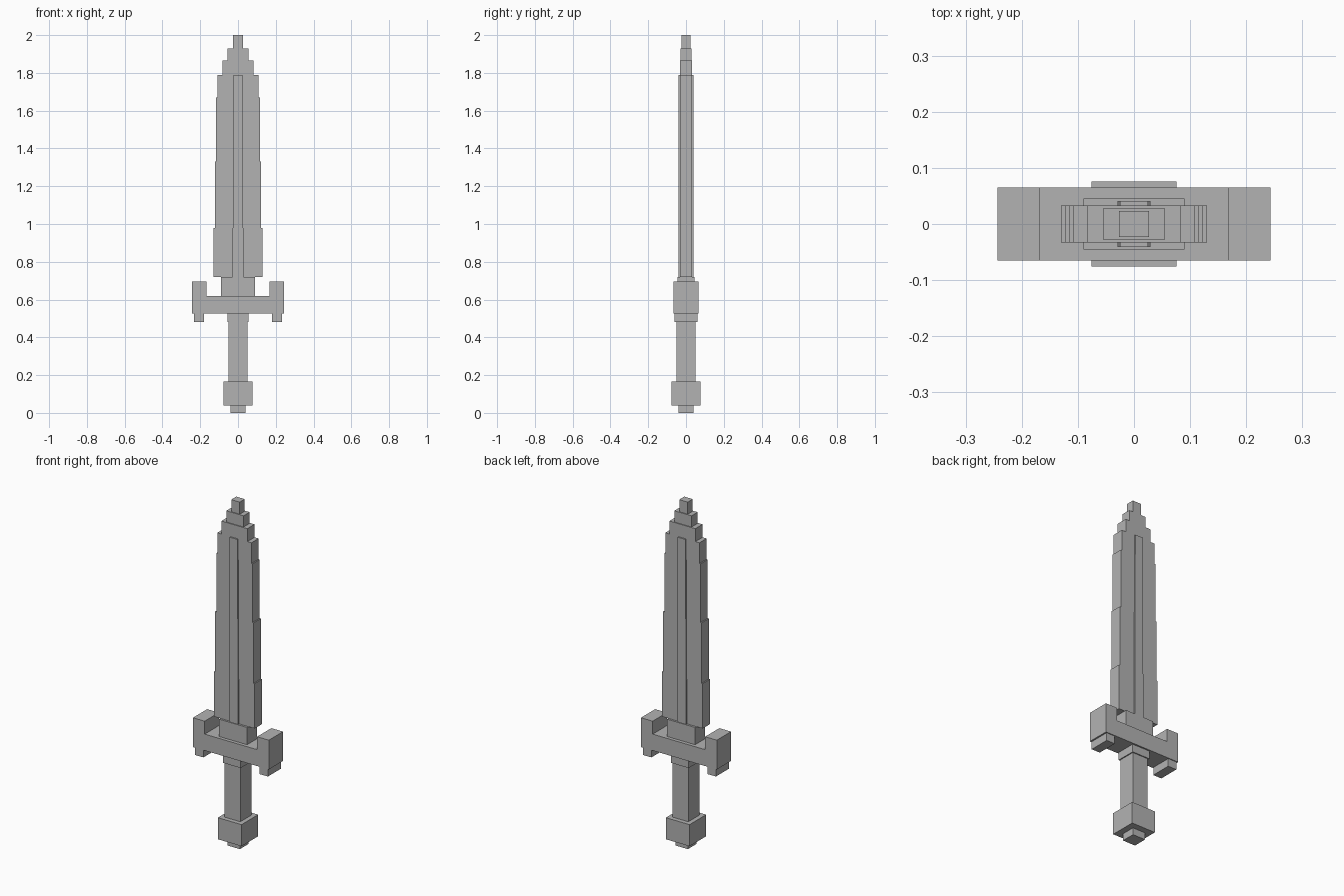
import bpy
import bmesh

if "Cube" in bpy.data.objects:
    bpy.data.objects.remove(bpy.data.objects["Cube"], do_unlink=True)

GREY = 0.45
metal = bpy.data.materials.new("plain grey")
metal.use_nodes = True
metal.diffuse_color = (GREY, GREY, GREY, 1)
metal.node_tree.nodes["Principled BSDF"].inputs["Base Color"].default_value = (GREY, GREY, GREY, 1)


def extrude_profile(name, half, depth):
    """Mirror a right-hand (x, z) outline and extrude it to +-depth in y."""
    outline = half + [(-x, z) for x, z in reversed(half)]
    bm = bmesh.new()
    face = bm.faces.new([bm.verts.new((x, -depth, z)) for x, z in outline])
    grown = bmesh.ops.extrude_face_region(bm, geom=[face])["geom"]
    moved = [v for v in grown if isinstance(v, bmesh.types.BMVert)]
    bmesh.ops.translate(bm, verts=moved, vec=(0, 2 * depth, 0))
    bmesh.ops.recalc_face_normals(bm, faces=bm.faces)
    mesh = bpy.data.meshes.new(name)
    bm.to_mesh(mesh)
    bm.free()
    mesh.materials.append(metal)
    obj = bpy.data.objects.new(name, mesh)
    bpy.context.collection.objects.link(obj)
    return obj


def stepped(name, levels, widths, depth):
    """Stack of centred blocks sharing one stepped outline."""
    half = []
    for low, high, width in zip(levels, levels[1:], widths):
        half += [(width, low), (width, high)]
    return extrude_profile(name, half, depth)


def block(name, width, depth, low, high):
    return stepped(name, [low, high], [width], depth)


# Handle
block("pommel_base", 0.04, 0.04, 0, 0.04)
block("pommel", 0.076, 0.076, 0.04, 0.165)
block("grip", 0.05, 0.05, 0.165, 0.48)
block("collar", 0.056, 0.056, 0.48, 0.525)

# Cross guard with upturned ends and small feet
extrude_profile("guard", [(0.243, 0.525), (0.243, 0.695), (0.168, 0.695), (0.168, 0.62)], 0.065)
for side, sign in (("left", 1), ("right", -1)):
    foot = block("guard_foot_" + side, 0.027, 0.06, 0.48, 0.525)
    foot.location.x = sign * 0.207

# Blade, narrowing in steps, with a raised central ridge on both faces
block("blade_base", 0.09, 0.045, 0.62, 0.72)
body_levels = [0.72, 0.98, 1.33, 1.67, 1.79]
stepped("blade", body_levels + [1.865], [0.13, 0.123, 0.116, 0.109, 0.083], 0.033)
stepped("blade_ridge", body_levels, [0.029, 0.0275, 0.026, 0.0245], 0.041)
block("blade_upper_step", 0.055, 0.028, 1.865, 1.93)
block("blade_tip", 0.027, 0.023, 1.93, 2.0)
